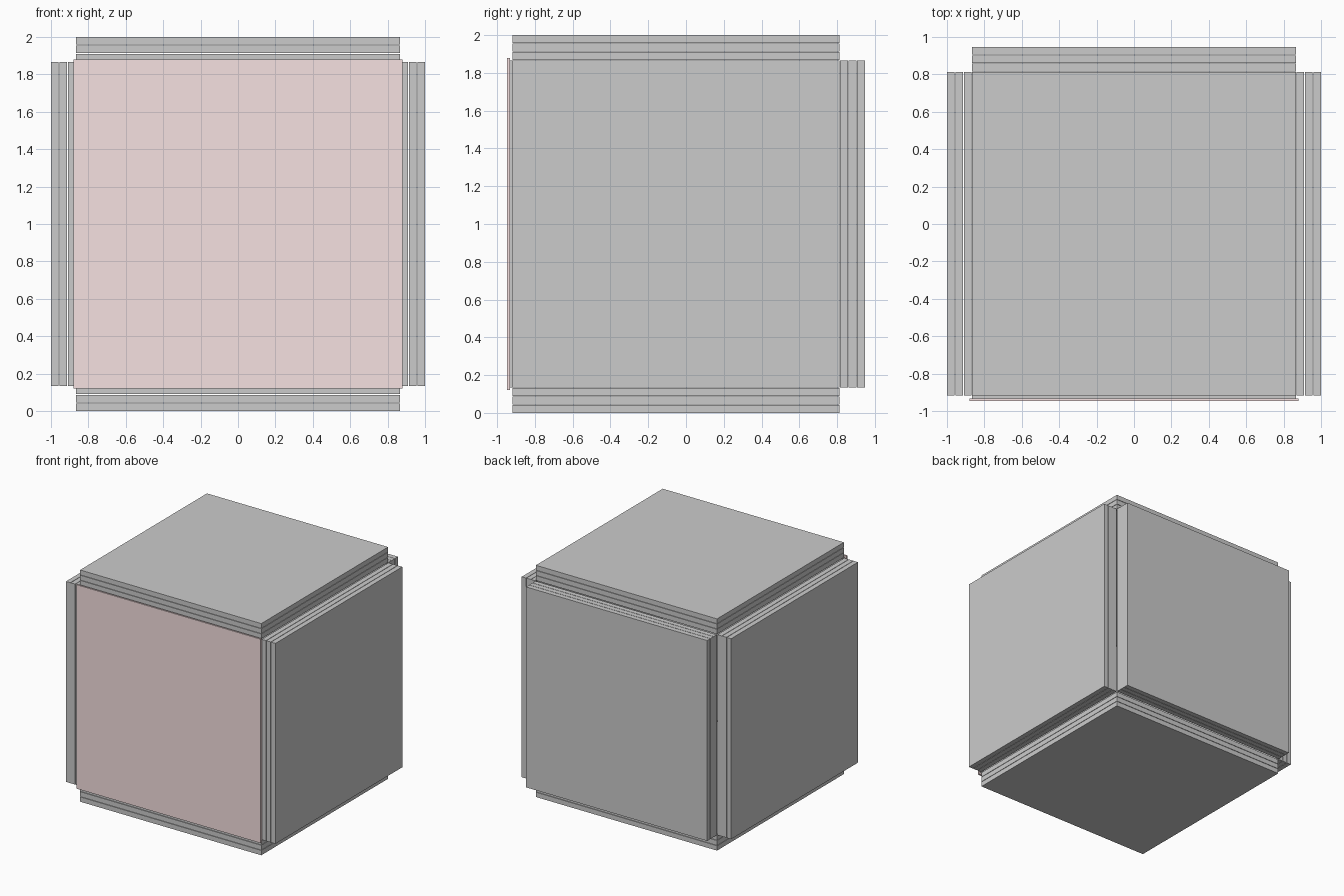
import bpy

if "Cube" in bpy.data.objects:
    bpy.data.objects.remove(bpy.data.objects["Cube"])

S = 0.865            # half size of each square panel
T, PITCH = 0.0415, 0.0449   # layer thickness and spacing
CY, CZ = -0.053, 1.0        # centre of the inner cavity


def box(name, lo, hi, mat=None):
    bpy.ops.mesh.primitive_cube_add(size=1, location=[(a + b) / 2 for a, b in zip(lo, hi)])
    ob = bpy.context.object
    ob.name = name
    ob.scale = [b - a for a, b in zip(lo, hi)]
    bpy.ops.object.transform_apply(location=False, rotation=False, scale=True)
    if mat:
        ob.data.materials.append(mat)
    return ob


# insulated walls: three stacked square sheets on five sides of the cavity
centre = (0, CY, CZ)
walls = [("right_wall", 0, 1), ("left_wall", 0, -1), ("back_wall", 1, 1),
         ("top_wall", 2, 1), ("bottom_wall", 2, -1)]
for name, axis, side in walls:
    for i in range(3):
        lo = [c - S for c in centre]
        hi = [c + S for c in centre]
        outer = S + (i + 1) * PITCH + 0.0003
        ends = sorted(centre[axis] + side * d for d in (outer - T, outer))
        lo[axis], hi[axis] = ends
        box(f"{name}_layer_{i + 1}", lo, hi)

# front closure: inner sheet and the slightly larger tinted pane
pink = bpy.data.materials.new("tinted_pane")
pink.diffuse_color = (0.92, 0.75, 0.75, 1)
pink.use_nodes = True
pink.node_tree.nodes["Principled BSDF"].inputs["Base Color"].default_value = pink.diffuse_color
box("front_inner_sheet", (-S, -0.932, CZ - S), (S, -0.918, CZ + S))
box("front_pane", (-0.88, -0.947, CZ - 0.88), (0.88, -0.932, CZ + 0.88), pink)
